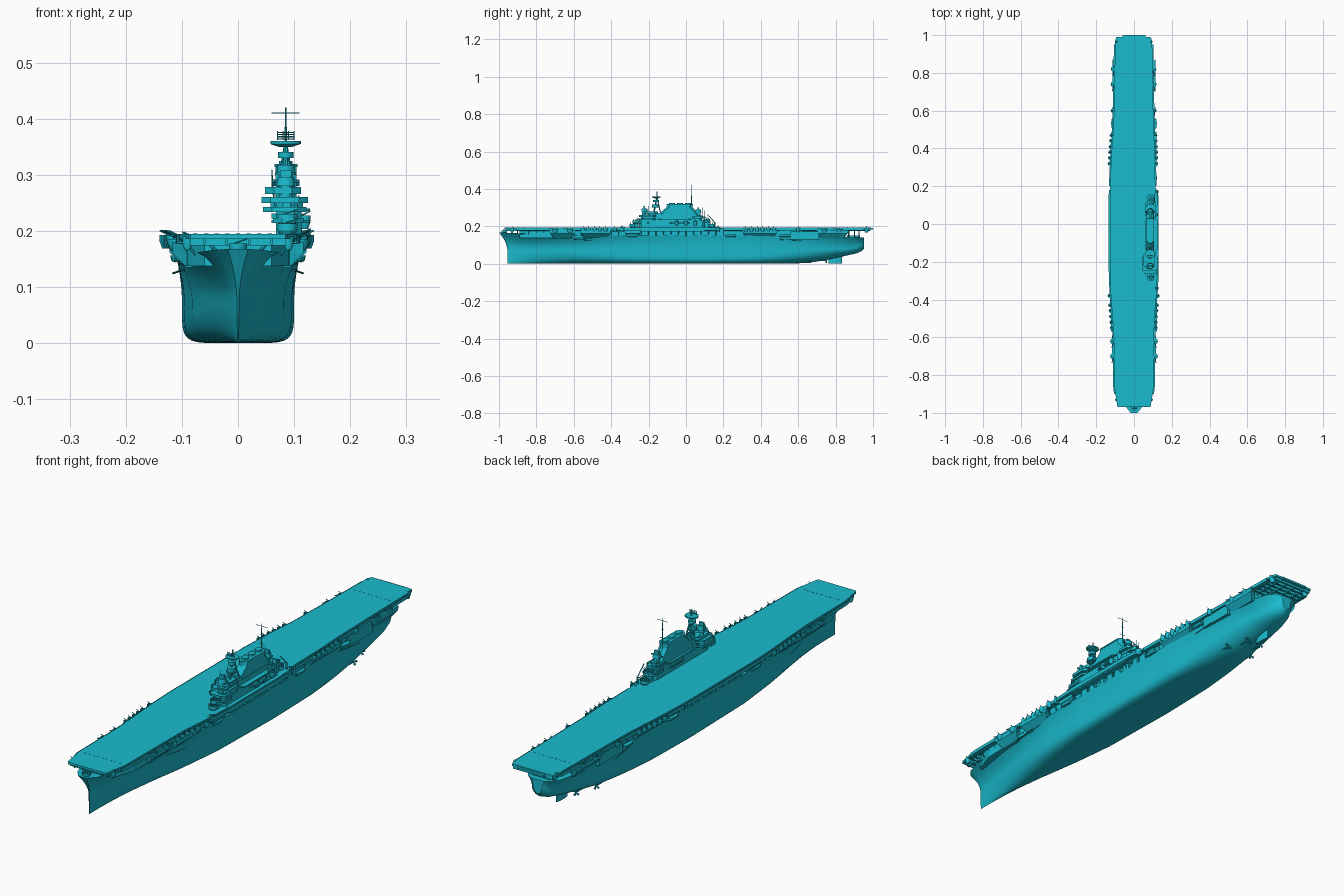
import bpy, bmesh, math
from mathutils import Vector, Matrix

if "Cube" in bpy.data.objects:
    bpy.data.objects.remove(bpy.data.objects["Cube"])

mat = bpy.data.materials.new("ship_paint")
mat.diffuse_color = (0.01, 0.5, 0.62, 1)
mat.use_nodes = True
mat.node_tree.nodes["Principled BSDF"].inputs["Base Color"].default_value = mat.diffuse_color


def finish(name, bm, smooth=None):
    bmesh.ops.recalc_face_normals(bm, faces=bm.faces[:])
    me = bpy.data.meshes.new(name)
    bm.to_mesh(me)
    bm.free()
    ob = bpy.data.objects.new(name, me)
    bpy.context.collection.objects.link(ob)
    me.materials.append(mat)
    if smooth:
        bpy.ops.object.select_all(action='DESELECT')
        ob.select_set(True)
        bpy.context.view_layer.objects.active = ob
        bpy.ops.object.shade_smooth_by_angle(angle=math.radians(smooth))
    return ob


def box(bm, x0, x1, y0, y1, z0, z1):
    m = Matrix.Translation(((x0 + x1) / 2, (y0 + y1) / 2, (z0 + z1) / 2))
    bmesh.ops.create_cube(bm, size=1, matrix=m @ Matrix.Diagonal((x1 - x0, y1 - y0, z1 - z0, 1)))


def rod(bm, a, b, r, r2=None, n=8):
    a, b = Vector(a), Vector(b)
    d = b - a
    m = Matrix.Translation((a + b) / 2) @ d.to_track_quat('Z', 'Y').to_matrix().to_4x4()
    bmesh.ops.create_cone(bm, cap_ends=True, segments=n, radius1=r, radius2=r if r2 is None else r2,
                          depth=d.length, matrix=m)


def loft(bm, rings):
    rows = [[bm.verts.new(p) for p in ring] for ring in rings]
    n = len(rows[0])
    for a, b in zip(rows, rows[1:]):
        for i in range(n):
            bm.faces.new((a[i], a[(i + 1) % n], b[(i + 1) % n], b[i]))
    bm.faces.new(rows[0])
    bm.faces.new(rows[-1])


def prism(bm, pts, z0, z1):
    loft(bm, [[(x, y, z) for x, y in pts] for z in (z0, z1)])


def oval(x, y, rx, ry, n=20):
    return [(x + rx * math.cos(i * math.tau / n), y + ry * math.sin(i * math.tau / n)) for i in range(n)]


def lookup(table, y, smooth=False):
    for a, b in zip(table, table[1:]):
        if y <= b[0]:
            break
    t = max(0, min(1, (y - a[0]) / (b[0] - a[0])))
    return [p + (q - p) * t for p, q in zip(a[1:], b[1:])]


def tub(bm, x, y, z, r, side, barrels=1, h=0.012):
    """Round gun tub with a rim, mount and outward barrels."""
    rings = [(r * .6, -.012), (r, 0), (r, h), (r * .88, h), (r * .88, .002)]
    loft(bm, [[(px, py, z + dz) for px, py in oval(x, y, q, q, 14)] for q, dz in rings])
    rod(bm, (x, y, z), (x, y, z + h), r * .4)
    for k in range(barrels):
        yy = y + (k - (barrels - 1) / 2) * r * .4
        rod(bm, (x - side * r * .4, yy, z + h), (x + side * r * 1.0, yy, z + h + .008), .0014, n=6)


# Hull: lofted stations of y, keel z, waterline half width, top half width, top z, fullness
ST = [(-.955, 0, .002, .018, .168, 1.6), (-.93, .0, .007, .045, .166, 1.6), (-.88, 0, .016, .066, .163, 1.7),
      (-.78, 0, .033, .083, .158, 1.9), (-.62, 0, .06, .096, .153, 2.4), (-.45, 0, .082, .104, .15, 3.4),
      (-.25, 0, .096, .109, .15, 5), (.1, 0, .1, .109, .15, 6), (.35, 0, .098, .107, .15, 5),
      (.52, 0, .092, .103, .15, 3.2), (.65, .004, .084, .1, .148, 2.3), (.75, .02, .075, .097, .145, 2),
      (.85, .042, .062, .088, .142, 2), (.91, .055, .048, .072, .14, 2), (.94, .068, .034, .052, .14, 2),
      (.952, .082, .02, .03, .139, 2)]


def section(y):
    zk, w, wt, zt, n = lookup(ST, y)
    zw = max(.08, zk + .035)
    half = [(w * math.sin(a) ** (2 / n), zw - (zw - zk) * math.cos(a) ** (2 / n))
            for a in [i * math.pi / 20 for i in range(1, 11)]]
    half += [(w + (wt - w) * t ** 1.7, zw + (zt - zw) * t) for t in (.2, .4, .6, .8, 1)]
    loop = [(-x, z) for x, z in reversed(half)] + [(0, zk)] + half
    fade = max(0, 1 - (y + .955) / .15)
    return [(x, y - .045 * fade * max(0, (z - .085) / .083) ** 1.6, z) for x, z in loop]


ys = sorted({-.955 + 1.907 * i / 64 for i in range(65)} | {s[0] for s in ST})
bm = bmesh.new()
loft(bm, [section(y) for y in ys])
finish("hull", bm, 35)

# Rudder, skeg, shafts and propellers
bm = bmesh.new()
loft(bm, [[(x, y + s, z) for x, y in oval(0, .797, .006, .036, 12)] for z, s in ((.002, 0), (.06, .004))])
finish("rudder", bm, 40)
bm = bmesh.new()
for sx in (-1, 1):
    for x, y0, y1 in ((.03, .58, .75), (.058, .5, .66)):
        rod(bm, (sx * x, y0, .022), (sx * x, y1, .018), .003)
        rod(bm, (sx * x, y1 - .012, .018), (sx * x * .9, y1 - .012, .05), .002)
        for k in range(4):
            a = k * math.pi / 2 + .4
            rod(bm, (sx * x, y1, .018), (sx * x + .014 * math.cos(a), y1, .018 + .014 * math.sin(a)), .002, .005, 6)
finish("propeller_shafts", bm)

# Flight deck: y, port edge, starboard edge
DECK = [(-.97, -.085, .085), (-.965, -.088, .088), (-.87, -.104, .104), (-.62, -.106, .106), (-.5, -.114, .108),
        (-.36, -.124, .12), (-.25, -.128, .125), (.15, -.128, .125), (.2, -.127, .113), (.38, -.119, .11),
        (.5, -.109, .104), (.7, -.104, .1), (.97, -.1, .096), (.99, -.093, .088)]
outline = [(r, y) for y, l, r in DECK] + [(l, y) for y, l, r in reversed(DECK)]
bm = bmesh.new()
prism(bm, outline, .186, .195)
finish("flight_deck", bm)
bm = bmesh.new()
for y in (-.87, .86):
    for i in range(9):
        box(bm, -.08 + i * .019, -.072 + i * .019, y, y + .004, .194, .1958)
finish("deck_fittings", bm)

# Hangar walls with bays and shutter openings between posts
bm = bmesh.new()
prism(bm, [(.06, -.89), (.09, -.8), (.096, -.6), (.1, -.2), (.1, .3), (.094, .6), (.086, .84),
           (-.086, .84), (-.094, .6), (-.1, .3), (-.1, -.2), (-.096, -.6), (-.09, -.8), (-.06, -.89)], .138, .187)
finish("hangar", bm)
bm = bmesh.new()
for sx in (-1, 1):
    for i in range(42):
        y = -.84 + i * .04
        edge = abs(lookup(DECK, y)[0 if sx < 0 else 1])
        w = lookup(ST, y)[2]
        rod(bm, (sx * (w - .006), y, .148), (sx * (edge - .004), y, .187), .0022, n=6)
    for y in (.87, .9, .925):
        rod(bm, (sx * .05, y, .137), (sx * .07, y, .187), .003)
    for y in (-.93, -.9):
        rod(bm, (sx * .035, y, .16), (sx * .06, y, .187), .003)
finish("deck_supports", bm)
bm = bmesh.new()
for y in [-.955, -.93, -.905, -.88, .86, .885, .91, .935, .96, .982]:
    l, r = lookup(DECK, y)
    box(bm, l + .004, r - .004, y, y + .004, .174, .187)
for x in (-.06, -.02, .02, .06):
    box(bm, x - .002, x + .002, .84, .985, .176, .187)
    box(bm, x - .002, x + .002, -.965, -.86, .176, .187)
finish("deck_end_beams", bm)

# Catwalks following the deck edge, with outer bulwark
bm = bmesh.new()
for side in (0, 1):
    s = (-1, 1)[side]
    for a, b in ((-.9, -.73), (-.73, -.58), (-.58, -.38), (-.38, -.1), (-.1, .18), (.2, .48), (.48, .7), (.7, .95)):
        rings = []
        for k in range(7):
            y = a + (b - a) * k / 6
            x = lookup(DECK, y)[side]
            rings.append([(x - s * .012, y, .176), (x + s * .006, y, .178), (x + s * .006, y, .192),
                          (x + s * .0045, y, .192), (x + s * .0045, y, .181), (x - s * .012, y, .181)])
        loft(bm, rings)
finish("catwalks", bm)

# Side sponsons and large wall panels
bm = bmesh.new()
for sx in (-1, 1):
    for a, b, w in ((-.73, -.59, .117), (-.57, -.4, .122), (.3, .49, .119), (.7, .87, .113), (-.33, -.24, .118)):
        loft(bm, [[(sx * .08, a + .02, z0), (sx * x, a + d, z0), (sx * x, b - d, z0), (sx * .08, b - .02, z0)]
                  for z0, x, d in ((.135, .092, .025), (.162, w, .006), (.18, w, 0))])
    box(bm, min(sx * .08, sx * .106), max(sx * .08, sx * .106), .56, .71, .13, .172)
    for i in range(9):
        y = -.2 + i * .052
        box(bm, min(sx * .09, sx * .108), max(sx * .09, sx * .108), y, y + .034, .148, .174)
finish("side_sponsons", bm)

# Gun tubs along both edges
bm = bmesh.new()
for sx in (-1, 1):
    side = 0 if sx < 0 else 1
    for y in (-.55, -.52, -.49, -.46, -.43, .32, .35, .38, .41, .44, .47, .6, -.38):
        tub(bm, lookup(DECK, y)[side] + sx * .006, y, .181, .011, sx)
    for y in (-.7, -.62, .74, .82):
        tub(bm, lookup(DECK, y)[side] + sx * .003, y, .176, .017, sx, 1, .01)
        x = lookup(DECK, y)[side]
        rod(bm, (x, y, .188), (x + sx * .012, y - .035, .192), .003, .002)
    tub(bm, sx * .085, .965, .178, .012, sx, 2)
    tub(bm, sx * .09, -.93, .178, .009, sx, 1)
tub(bm, 0, -.972, .166, .016, 1, 2)
finish("gun_tubs", bm, 30)

# Ship's boats and lowered booms
bm = bmesh.new()
for sx in (-1, 1):
    for y in (-.29, .24, .53):
        loft(bm, [[(sx * .112 + .009 * w * c, y + t, .15 + .006 * h) for c, h in
                   ((-1, 1), (-.7, -.6), (0, -1), (.7, -.6), (1, 1))]
                  for t, w in ((-.03, .1), (-.018, .8), (0, 1), (.018, .9), (.028, .6))])
    rod(bm, (sx * .1, -.6, .13), (sx * .116, -.5, .125), .0015, n=6)
    rod(bm, (sx * .1, .5, .13), (sx * .114, .62, .125), .0015, n=6)
finish("boats_and_booms", bm)

# Island: stacked plan outlines
def house(y0, y1, x0, x1, c=.012):
    return [(x0 + c, y0), (x1 - c, y0), (x1, y0 + c), (x1, y1 - c), (x1 - c, y1), (x0 + c, y1), (x0, y1 - c), (x0, y0 + c)]


bm = bmesh.new()
prism(bm, house(-.25, .1, .068, .113), .195, .235)
prism(bm, house(-.24, .085, .068, .106), .235, .258)
prism(bm, house(-.205, .06, .068, .102), .258, .272)
box(bm, .1, .129, -.24, .1, .172, .196)
finish("island_base", bm)
bm = bmesh.new()
loft(bm, [[(x, y, z) for x, y in house(a, b, .067, .104, .014)] for z, a, b in
          ((.255, -.15, .075), (.285, -.125, .05), (.3, -.105, .036), (.318, -.1, .034))])
prism(bm, house(-.103, .037, .065, .106, .015), .314, .319)
for i in range(3):
    prism(bm, oval(.085, -.075 + i * .043, .012, .017), .315, .325)
finish("funnel", bm, 25)

# Bridge decks and walkways: outline bounds with level
bm = bmesh.new()
for a, b, x0, x1, z, h in ((-.285, -.19, .062, .118, .214, .009), (-.265, -.16, .045, .122, .234, .009),
                           (-.25, -.16, .042, .125, .25, .011), (-.235, -.15, .048, .112, .266, .012),
                           (.04, .13, .06, .115, .222, .009), (.03, .105, .058, .116, .243, .01),
                           (-.15, .03, .058, .128, .236, .004), (-.09, .02, .06, .127, .214, .006)):
    prism(bm, house(a, b, x0, x1, .016), z, z + .003)
    outer, inner = house(a, b, x0, x1, .016), house(a + .002, b - .002, x0 + .002, x1 - .002, .015)
    rows = [[bm.verts.new((x, y, zz)) for x, y in p] for p, zz in
            ((outer, z), (outer, z + h), (inner, z + h), (inner, z))]
    for r, q in zip(rows, rows[1:]):
        for i in range(8):
            bm.faces.new((r[i], r[(i + 1) % 8], q[(i + 1) % 8], q[i]))
finish("bridge_decks", bm)

# Gun directors fore and aft
bm = bmesh.new()
for y, z in ((-.222, .262), (.065, .256)):
    rod(bm, (.085, y, z - .01), (.085, y, z + .02), .012, n=16)
    rod(bm, (.085, y, z + .018), (.085, y, z + .034), .017, .014, 16)
    rod(bm, (.06, y, z + .027), (.11, y, z + .027), .003)
    box(bm, .075, .095, y - .004, y + .004, z + .034, z + .046)
for y, z in ((-.285, .197), (-.268, .214), (.112, .222), (.14, .197)):
    rod(bm, (.088, y, .195), (.088, y, z), .014, n=14)
    tub(bm, .088, y, z + .004, .018, 1, 4)
for y in (-.05, 0, .05):
    tub(bm, .119, y, .216, .01, 1)
for y in (-.34, .17):
    tub(bm, .117, y, .184, .013, 1, 2)
finish("directors_and_island_guns", bm, 30)

# Tripod mast with platforms and search radar
bm = bmesh.new()
top = (.085, -.155, .355)
rod(bm, (.085, -.175, .26), top, .004)
for x in (.07, .1):
    rod(bm, (x, -.135, .265), top, .003)
prism(bm, oval(.085, -.165, .019, .02), .3, .304)
prism(bm, oval(.085, -.165, .016, .017), .304, .318)
prism(bm, oval(.085, -.16, .014, .016), .33, .341)
loft(bm, [[(x, y, z) for x, y in oval(.085, -.158, r, r * .85)] for z, r in ((.35, .012), (.355, .027), (.36, .027))])
rod(bm, (.085, -.155, .36), (.085, -.155, .385), .002)
for i in range(4):
    rod(bm, (.07, -.168, .364 + i * .004), (.1, -.168, .364 + i * .004), .0009, n=4)
    rod(bm, (.07 + i * .01, -.168, .362), (.07 + i * .01, -.168, .378), .0009, n=4)
finish("tripod_mast", bm, 30)

# Aft pole mast with yards, whip antennas
bm = bmesh.new()
rod(bm, (.085, .03, .3), (.085, .03, .42), .003, .001)
for z, w in ((.41, .025), (.375, .006), (.34, .012)):
    rod(bm, (.085 - w, .03, z), (.085 + w, .03, z), .001, n=5)
for y, z in ((-.2, .31), (.09, .3), (.1, .285)):
    rod(bm, (.066, y, .24), (.06, y, z), .001, n=5)
finish("pole_mast", bm)

# Deck crane beside the island
bm = bmesh.new()
rod(bm, (.11, .155, .195), (.11, .155, .222), .004)
rod(bm, (.11, .155, .22), (.108, .115, .262), .002)
finish("deck_crane", bm)

# Stern overhang fittings
bm = bmesh.new()
box(bm, -.06, .06, .988, 1.0, .182, .19)
box(bm, -.04, .04, .86, .93, .138, .15)
finish("stern_platform", bm)
